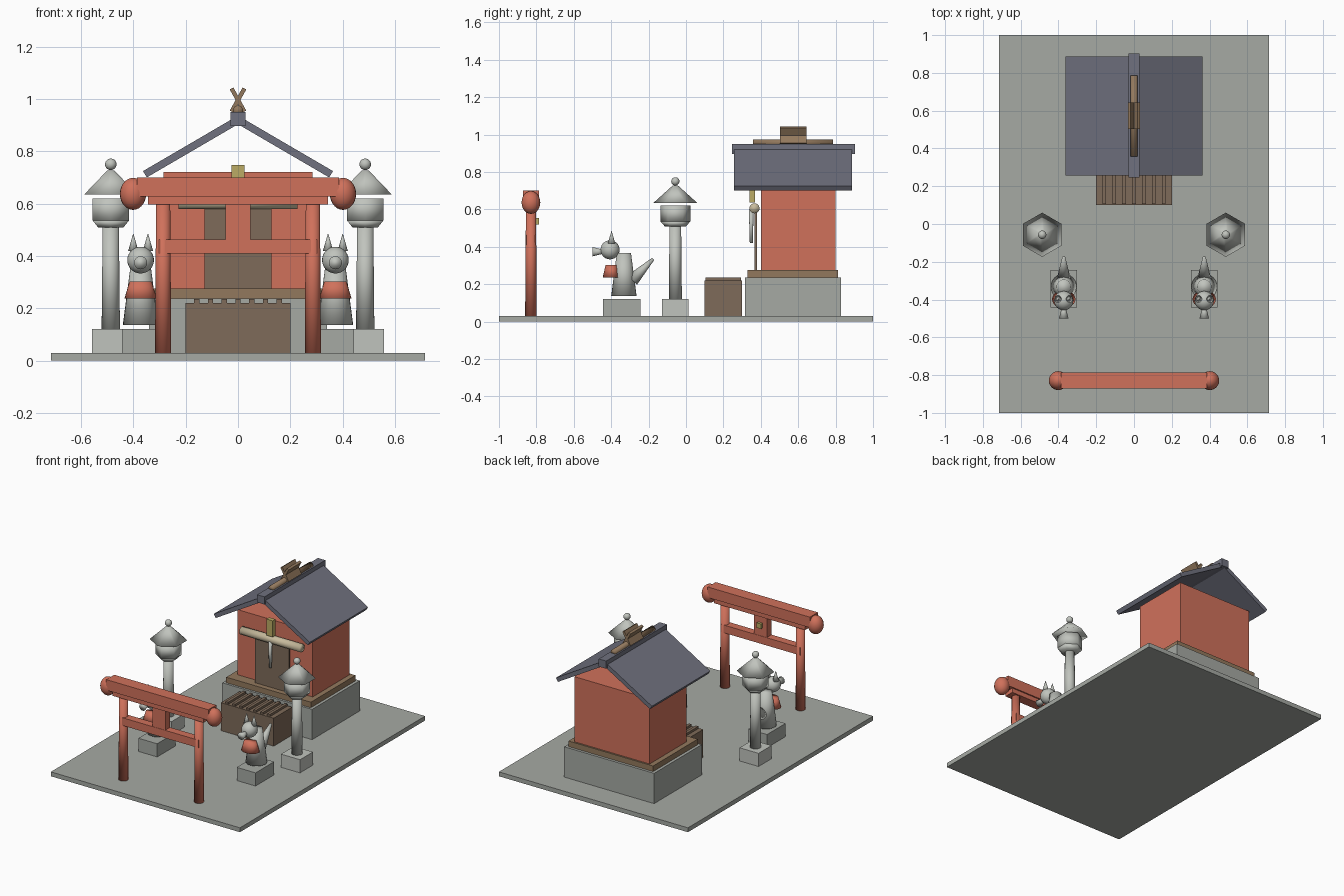
import bpy, math
from mathutils import Vector

if "Cube" in bpy.data.objects:
    bpy.data.objects.remove(bpy.data.objects["Cube"])


def material(name, rgb):
    m = bpy.data.materials.new(name)
    m.diffuse_color = (*rgb, 1)
    m.use_nodes = True
    m.node_tree.nodes["Principled BSDF"].inputs["Base Color"].default_value = m.diffuse_color
    return m


RED = material("vermilion", (0.63, 0.165, 0.105))
WOOD = material("brown_wood", (0.21, 0.145, 0.10))
LIGHT_WOOD = material("light_wood", (0.29, 0.19, 0.11))
SLATE = material("slate_roof", (0.16, 0.165, 0.21))
GOLD = material("gold", (0.50, 0.41, 0.13))
STRAW = material("straw", (0.58, 0.50, 0.34))
STONE = material("dark_stone", (0.38, 0.40, 0.37))
PALE = material("pale_stone", (0.53, 0.55, 0.51))


def finish(name, mat, smooth=False):
    o = bpy.context.object
    o.name = name
    o.data.materials.append(mat)
    if smooth:
        bpy.ops.object.shade_smooth()
    return o


def box(name, xs, ys, zs, mat, tilt=0):
    c = [(a + b) / 2 for a, b in (xs, ys, zs)]
    bpy.ops.mesh.primitive_cube_add(size=1, location=c, rotation=(0, tilt, 0))
    bpy.context.object.scale = [b - a for a, b in (xs, ys, zs)]
    return finish(name, mat)


def cone(name, p, q, r0, r1, mat, n=24, squash=1):
    p, q = Vector(p), Vector(q)
    d = q - p
    bpy.ops.mesh.primitive_cone_add(vertices=n, radius1=r0, radius2=r1,
                                    depth=d.length, location=(p + q) / 2)
    o = bpy.context.object
    if abs(d.normalized().z) < 0.999:
        o.rotation_euler = d.to_track_quat('Z', 'Y').to_euler()
    o.scale.y = squash
    return finish(name, mat, True)


def ball(name, c, r, mat, stretch=1):
    bpy.ops.mesh.primitive_uv_sphere_add(segments=24, ring_count=14, radius=r, location=c)
    bpy.context.object.scale.z = stretch
    return finish(name, mat, True)


def extrude_y(name, pts, y0, y1, mat):
    n = len(pts)
    verts = [(x, y, z) for y in (y0, y1) for x, z in pts]
    faces = [tuple(range(n)), tuple(reversed(range(n, 2 * n)))]
    faces += [((i + 1) % n, i, i + n, (i + 1) % n + n) for i in range(n)]
    me = bpy.data.meshes.new(name)
    me.from_pydata(verts, [], faces)
    o = bpy.data.objects.new(name, me)
    bpy.context.collection.objects.link(o)
    me.materials.append(mat)
    return o


# ground slab
box("ground_slab", (-0.715, 0.715), (-1, 1), (0, 0.03), STONE)

# gate
GY = -0.829
box("gate_top_beam", (-0.386, 0.386), (GY - 0.043, GY + 0.043), (0.628, 0.70), RED)
box("gate_lower_beam", (-0.344, 0.344), (GY - 0.034, GY + 0.034), (0.597, 0.628), RED)
box("gate_tie_beam", (-0.302, 0.302), (GY - 0.027, GY + 0.027), (0.41, 0.463), RED)
box("gate_strut", (-0.048, 0.048), (GY - 0.025, GY + 0.025), (0.463, 0.597), RED)
box("gate_plaque", (-0.016, 0.016), (GY + 0.02, GY + 0.043), (0.52, 0.554), GOLD)

# shrine body
box("shrine_base", (-0.34, 0.34), (0.315, 0.83), (0.03, 0.237), STONE)
box("shrine_floor", (-0.32, 0.32), (0.33, 0.812), (0.237, 0.275), LIGHT_WOOD)
box("shrine_walls", (-0.285, 0.285), (0.40, 0.80), (0.275, 0.72), RED)
box("shrine_door", (-0.128, 0.128), (0.366, 0.38), (0.275, 0.60), WOOD)

# roof and ridge
half = [(0.363, 0.724), (0.348, 0.70)]
profile = [(0, 0.936)] + half + [(0, 0.903)] + [(-x, z) for x, z in reversed(half)]
extrude_y("shrine_roof", profile, 0.257, 0.887, SLATE)
box("roof_ridge", (-0.028, 0.028), (0.246, 0.903), (0.897, 0.949), SLATE)
cone("ridge_log", (0, 0.358, 0.956), (0, 0.786, 0.956), 0.019, 0.019, LIGHT_WOOD)
for s in (-1, 1):
    box("ridge_cross_plank", (-0.008, 0.008), (0.503, 0.643), (0.945, 1.046),
        LIGHT_WOOD, s * math.radians(29))

# rope, gold plate and pull cord on the front
cone("straw_rope", (-0.228, 0.366, 0.606), (0.228, 0.366, 0.606), 0.027, 0.027, STRAW)
box("gold_plate", (-0.024, 0.024), (0.34, 0.37), (0.637, 0.748), GOLD)
cone("pull_cord", (0, 0.349, 0.42), (0, 0.349, 0.60), 0.008, 0.013, PALE, n=12)

# offering box
box("offering_box", (-0.2, 0.2), (0.10, 0.30), (0.03, 0.221), WOOD)
for i in range(7):
    x = (i - 3) * 0.0525
    box("offering_slat", (x - 0.01, x + 0.01), (0.105, 0.295), (0.218, 0.236), WOOD)

# paired parts
for s, side in ((-1, "left"), (1, "right")):
    cone(f"gate_post_{side}", (s * 0.286, GY, 0.03), (s * 0.286, GY, 0.6), 0.031, 0.027, RED)
    ball(f"gate_beam_end_{side}", (s * 0.401, GY, 0.637), 0.05, RED, 1.22)

    # stone lantern
    x, y = s * 0.486, -0.057
    box(f"lantern_foot_{side}", (x - 0.072, x + 0.072), (y - 0.07, y + 0.07), (0.03, 0.12), PALE)
    cone(f"lantern_post_{side}", (x, y, 0.12), (x, y, 0.515), 0.035, 0.031, PALE)
    cone(f"lantern_cup_{side}", (x, y, 0.508), (x, y, 0.535), 0.055, 0.08, PALE, n=6)
    cone(f"lantern_body_{side}", (x, y, 0.535), (x, y, 0.62), 0.08, 0.08, PALE, n=6)
    cone(f"lantern_cap_{side}", (x, y, 0.635), (x, y, 0.727), 0.117, 0.015, PALE, n=6)
    ball(f"lantern_knob_{side}", (x, y, 0.75), 0.022, PALE)

    # seated fox statue
    x = s * 0.372
    box(f"fox_plinth_{side}", (x - 0.071, x + 0.071), (-0.443, -0.243), (0.03, 0.12), STONE)
    cone(f"fox_body_{side}", (x, -0.332, 0.136), (x, -0.332, 0.366), 0.068, 0.038, PALE)
    ball(f"fox_head_{side}", (x, -0.406, 0.384), 0.051, PALE)
    cone(f"fox_snout_{side}", (x, -0.50, 0.374), (x, -0.435, 0.374), 0.025, 0.009, PALE)
    cone(f"fox_bib_{side}", (x, -0.398, 0.237), (x, -0.398, 0.303), 0.062, 0.042, RED, squash=0.76)
    cone(f"fox_tail_{side}", (x, -0.288, 0.222), (x, -0.176, 0.335), 0.036, 0.008, PALE)
    for e in (-1, 1):
        cone(f"fox_ear_{side}", (x + e * 0.028, -0.398, 0.418), (x + e * 0.028, -0.398, 0.484),
             0.02, 0.001, PALE, n=12)
